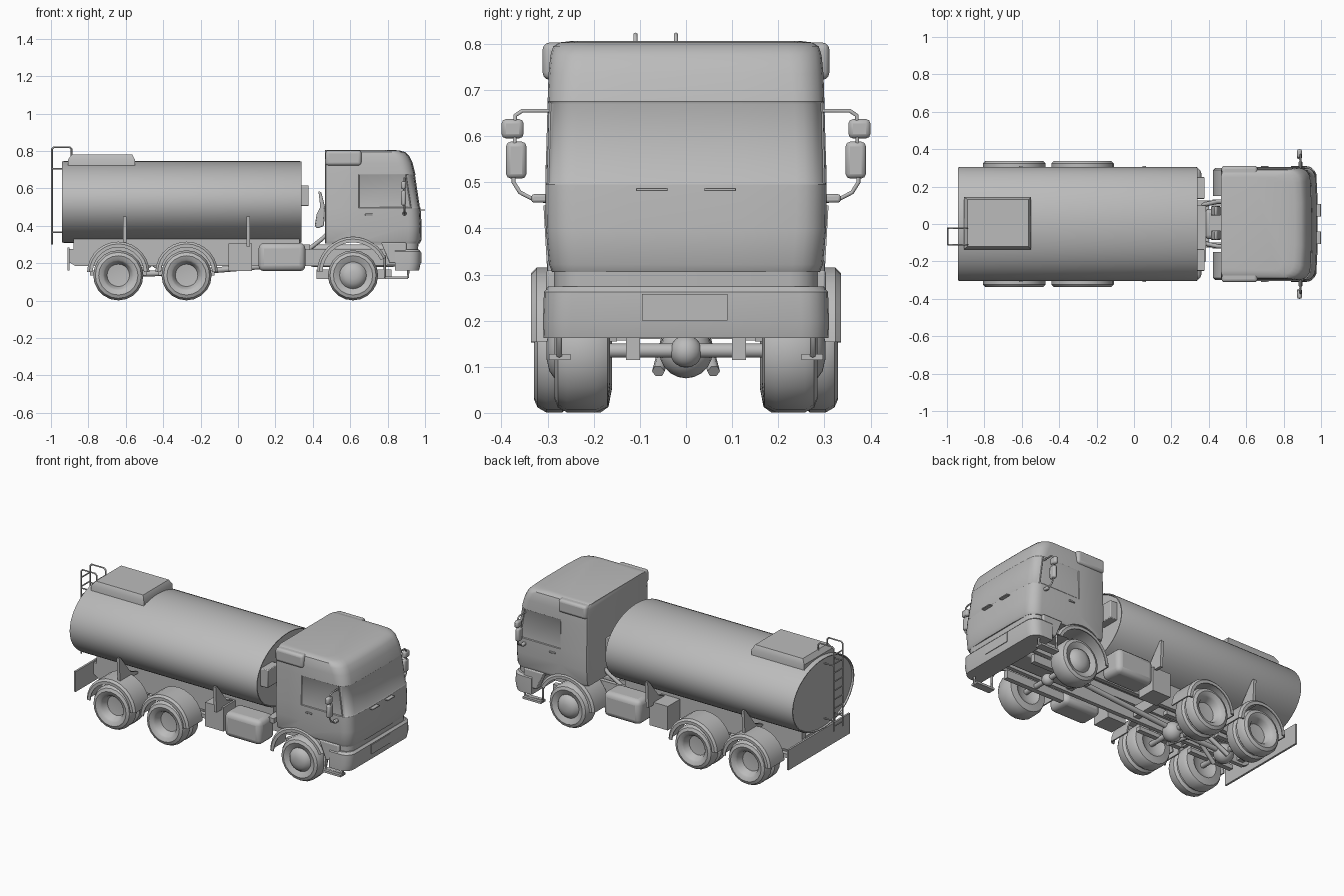
import bpy, bmesh, math
from mathutils import Vector

if "Cube" in bpy.data.objects:
    bpy.data.objects.remove(bpy.data.objects["Cube"])

grey = bpy.data.materials.new("plain_grey")
grey.diffuse_color = (0.5, 0.5, 0.5, 1)
grey.use_nodes = True
grey.node_tree.nodes["Principled BSDF"].inputs["Base Color"].default_value = grey.diffuse_color


def make(name, bm, bevel=0, seg=2):
    bmesh.ops.recalc_face_normals(bm, faces=bm.faces)
    me = bpy.data.meshes.new(name)
    bm.to_mesh(me)
    bm.free()
    ob = bpy.data.objects.new(name, me)
    bpy.context.collection.objects.link(ob)
    me.materials.append(grey)
    if bevel:
        m = ob.modifiers.new("bevel", 'BEVEL')
        m.width, m.segments, m.limit_method = bevel, seg, 'ANGLE'
    return ob


def loft(name, rings, bevel=0, closed=False, seg=2):
    """Skin a list of equal-length point rings; cap the ends unless closed."""
    bm = bmesh.new()
    vs = [[bm.verts.new(p) for p in r] for r in rings]
    n = len(rings[0])
    for a, b in zip(vs, vs[1:] + (vs[:1] if closed else [])):
        for i in range(n):
            bm.faces.new((a[i], a[(i + 1) % n], b[(i + 1) % n], b[i]))
    if not closed:
        bm.faces.new(vs[0])
        bm.faces.new(vs[-1])
    return make(name, bm, bevel, seg)


def box(name, x, y, z, bevel=0, seg=2):
    return loft(name, [[(x[0], y[0], h), (x[1], y[0], h), (x[1], y[1], h), (x[0], y[1], h)] for h in z], bevel, seg=seg)


def side_extrude(name, pts, y0, y1, bevel=0):
    return loft(name, [[(x, y, z) for x, z in pts] for y in (y0, y1)], bevel)


def pipe(name, pts, r, res=1):
    cu = bpy.data.curves.new(name, 'CURVE')
    cu.dimensions, cu.bevel_depth, cu.bevel_resolution, cu.use_fill_caps = '3D', r, res, True
    sp = cu.splines.new('POLY')
    sp.points.add(len(pts) - 1)
    for p, q in zip(sp.points, pts):
        p.co = (*q, 1)
    ob = bpy.data.objects.new(name, cu)
    bpy.context.collection.objects.link(ob)
    cu.materials.append(grey)


def wheel(name, x, z, profile, s, n=20):
    """Spin a (radius, y) profile about the axle."""
    rings = []
    for r, y in profile:
        rings.append([(x + r * math.cos(2 * math.pi * i / n), s * y, z + r * math.sin(2 * math.pi * i / n)) for i in range(n)])
    loft(name, rings)


def arch(name, x, z, r, t, y0, y1, a0, a1, n=14):
    """Curved mudguard strip with a folded outer lip."""
    rings = []
    sec = [(r, y0), (r, y1 - math.copysign(.012, y1)), (r - .012, y1), (r - .03, y1),
           (r - .03, y1 - math.copysign(.006, y1)), (r - t, y1 - math.copysign(.012, y1)), (r - t, y0)]
    for i in range(n + 1):
        a = math.radians(a0 + (a1 - a0) * i / n)
        rings.append([(x + q * math.cos(a), y, z + q * math.sin(a)) for q, y in sec])
    loft(name, rings)


# Oval tank with a raised rim and slightly sunken ends
def oval(x, k):
    return [(x, .305 * k * math.cos(2 * math.pi * i / 48), .527 + .218 * k * math.sin(2 * math.pi * i / 48)) for i in range(48)]
loft("tank", [oval(x, k) for x, k in ((-.93, .96), (-.94, .97), (-.94, .99), (-.932, 1), (.332, 1), (.34, .99), (.34, .97), (.33, .96))])

# Tank top hatch box
loft("hatch", [[(a, c, z), (b, c, z), (b, d, z), (a, d, z)] for a, b, c, d, z in
     ((-.91, -.55, -.135, .145, .70), (-.91, -.55, -.135, .145, .752), (-.89, -.565, -.12, .13, .78))])

# Rear ladder
for y in (-.11, -.022):
    pipe("ladder_rail", [(-.995, y, .30), (-.995, y, .81), (-.985, y, .82), (-.90, y, .82), (-.89, y, .81), (-.89, y, .74)], .005)
    for z in (.365, .705):
        pipe("ladder_bracket", [(-.995, y, z), (-.925, y, z)], .004)
for i in range(9):
    pipe("ladder_rung", [(-.995, -.11, .33 + i * .055), (-.995, -.022, .33 + i * .055)], .004)

# Cab body: rounded plan outline lofted upward
def plan(z, xf, w, rf, xb=.465, rb=.018):
    pts = []
    for s in (-1, 1):
        c = [(xb + rb - rb * math.cos(a), w - rb + rb * math.sin(a)) for a in (0, math.pi / 4, math.pi / 2)]
        c += [(.645, w)]
        c += [(xf - rf + rf * math.sin(a), w - rf + rf * math.cos(a)) for a in (i * math.pi / 10 for i in range(6))]
        c += [(xf + .006, w * .4)]
        pts += [(x, s * y, z) for x, y in (c if s < 0 else c[::-1])]
    return pts
cab = loft("cab", [plan(*p) for p in ((.305, .965, .290, .06), (.322, .974, .297, .065), (.40, .976, .304, .065),
           (.495, .970, .305, .065), (.675, .943, .300, .065), (.735, .928, .298, .07), (.775, .908, .294, .07),
           (.794, .888, .288, .07), (.803, .855, .275, .07), (.806, .80, .25, .06))])
# Windscreen and door windows as shallow insets
bm = bmesh.new()
bm.from_mesh(cab.data)
mid = [f for f in bm.faces if .55 < f.calc_center_median().z < .62]
panes = [[f for f in mid if f.normal.x > .4]]
panes += [[f for f in mid if s * f.normal.y > .97 and f.calc_center_median().x > .645] for s in (-1, 1)]
for p in panes:
    bmesh.ops.inset_region(bm, faces=p, thickness=.005, depth=-.003)
bm.to_mesh(cab.data)
bm.free()

# Wheel arch cutter for the cab
cutter = loft("arch_cutter", [[(.615 + .185 * math.cos(i * math.pi / 16), y, .155 + .185 * math.sin(i * math.pi / 16)) for i in range(32)] for y in (-.5, .5)])
cutter.hide_render = True
cutter.hide_viewport = True
m = cab.modifiers.new("arch", 'BOOLEAN')
m.operation, m.object = 'DIFFERENCE', cutter

# Bumper, grille band and number plate panel
def nose(z, xb, xf, w, r):
    c = [(xb, w)] + [(xf - r + r * math.sin(a), w - r + r * math.cos(a)) for a in (i * math.pi / 10 for i in range(6))]
    return [(x, -y, z) for x, y in c] + [(x, y, z) for x, y in c[::-1]]
loft("bumper", [nose(z, .84, f, w, .06) for z, f, w in ((.162, .968, .309), (.20, .977, .31), (.262, .977, .308), (.274, .965, .298))])
loft("grille_band", [nose(z, .80, f, w, .06) for z, f, w in ((.26, .962, .285), (.31, .965, .285))])
box("number_panel", (.97, .981), (-.095, .09), (.20, .258))

for s in (-1, 1):
    # Roof side deflectors, lower door panels, entry steps, front handles
    box("roof_deflector", (.468, .66), sorted((s * .25, s * .311)), (.722, .803), .016, 3)
    side_extrude("lower_door", [(.765, .31), (.79, .25), (.81, .20), (.90, .20), (.90, .31)], s * .26, s * .303, .006)
    pipe("step_frame", [(.785, s * .275, .24), (.785, s * .275, .125), (.91, s * .275, .125), (.91, s * .275, .20)], .007)
    box("step_tread", (.785, .91), sorted((s * .25, s * .297)), (.115, .128))
    box("front_handle", (.968, .999), sorted((s * .04, s * .108)), (.481, .488), .002)
    box("door_handle", (.68, .72), sorted((s * .30, s * .311)), (.455, .465), .002)
    # Mirrors and their arm
    pipe("mirror_arm", [(.89, s * .295, .655), (.89, s * .355, .655), (.89, s * .37, .645), (.89, s * .374, .50),
                        (.89, s * .36, .478), (.89, s * .335, .465), (.89, s * .295, .47)], .005)
    box("mirror_foot", (.88, .90), sorted((s * .295, s * .335)), (.456, .474), .005)
    box("upper_mirror", (.872, .898), sorted((s * .352, s * .40)), (.595, .637), .01)
    box("lower_mirror", (.872, .898), sorted((s * .346, s * .39)), (.508, .588), .01)
    # Chassis side members
    side_extrude("chassis_rail", [(-.91, .275), (-.91, .21), (-.87, .185), (.40, .185), (.90, .19), (.90, .275)],
                 s * .10, s * .125)
    box("subframe", (-.88, .33), sorted((s * .085, s * .125)), (.27, .335))
    # Fuel tanks and side lockers
    box("fuel_tank", (.11, .36), sorted((s * .15, s * .30)), (.157, .308), .03, 3)
    box("side_locker", (-.05, .075), sorted((s * .13, s * .25)), (.157, .305))
    # Tank cradle gussets
    for x in (-.605, .055):
        loft("tank_cradle", [[(q, s * y, z) for y, z in ((.10, .29), (.30, .29), (.309, .45), (.295, .45), (.2, .33))]
                             for q in (x - .009, x + .009)])
    # Boxes on tank front and cab rear strut
    box("tank_front_box", (.325, .378), sorted((s * .135, s * .25)), (.505, .615), .004)
    pipe("cab_strut", [(.36, s * .10, .26), (.45, s * .12, .33), (.48, s * .12, .36)], .012)
    # Mudguards and wheels
    for x in (-.64, -.275):
        arch("rear_mudguard", x, .148, .167, .008, s * .19, s * .336, 2, 178)
        wheel("rear_wheel", x, .135, [(.03, .272), (.06, .275), (.073, .312), (.082, .322), (.105, .33), (.123, .322),
              (.134, .303), (.134, .268), (.12, .255), (.12, .245), (.134, .235), (.134, .185), (.122, .168), (.08, .16), (.05, .18)], s)
        box("spring", (x - .15, x + .15), sorted((s * .10, s * .13)), (.135, .16))
    arch("front_mudguard", .615, .148, .193, .008, s * .15, s * .30, 25, 178)
    wheel("front_wheel", .615, .135, [(.02, .302), (.045, .296), (.062, .284), (.072, .27), (.078, .274), (.105, .285),
          (.123, .278), (.134, .258), (.134, .195), (.122, .17), (.08, .165), (.05, .185)], s)
    box("front_spring", (.42, .82), sorted((s * .10, s * .13)), (.115, .165))
    pipe("radius_rod", [(-.46, s * .03, .20), (-.62, s * .06, .09)], .014)
    pipe("radius_rod", [(-.46, s * .03, .20), (-.29, s * .06, .09)], .014)

# Axles, differentials and drive shaft
for x, r in ((-.64, .058), (-.275, .058), (.615, .035)):
    pipe("axle", [(x, -.25, .135), (x, .25, .135)], .016, 3)
    bm = bmesh.new()
    bmesh.ops.create_uvsphere(bm, u_segments=16, v_segments=10, radius=r)
    bmesh.ops.translate(bm, verts=bm.verts, vec=Vector((x, 0, .133)))
    make("differential", bm)
pipe("drive_shaft", [(-.64, 0, .14), (-.275, 0, .15), (.45, 0, .21)], .016, 3)
box("gearbox", (.38, .85), (-.08, .08), (.18, .30), .02)
for x in (-.84, -.455, -.1, .38, .86):
    box("cross_member", (x - .02, x + .02), (-.11, .11), (.20, .265))

# Rear flap board and tail bracket
box("rear_board", (-.912, -.90), (-.30, .30), (.16, .285))

# Air intake parts behind the cab
for y in (-.06, .07):
    side_extrude("intake_duct", [(.41, .40), (.425, .385), (.46, .40), (.465, .50), (.445, .58), (.43, .585), (.44, .50), (.42, .46)],
                 y - .025, y + .025, .006)
box("equipment_shelf", (.34, .385), (-.20, .10), (.27, .30))

# Smooth shading with sharp edges kept
bpy.ops.object.select_all(action='DESELECT')
for ob in bpy.context.scene.objects:
    if ob.type == 'MESH' and not ob.hide_viewport:
        ob.select_set(True)
        bpy.context.view_layer.objects.active = ob
bpy.ops.object.shade_smooth_by_angle(angle=math.radians(35))
